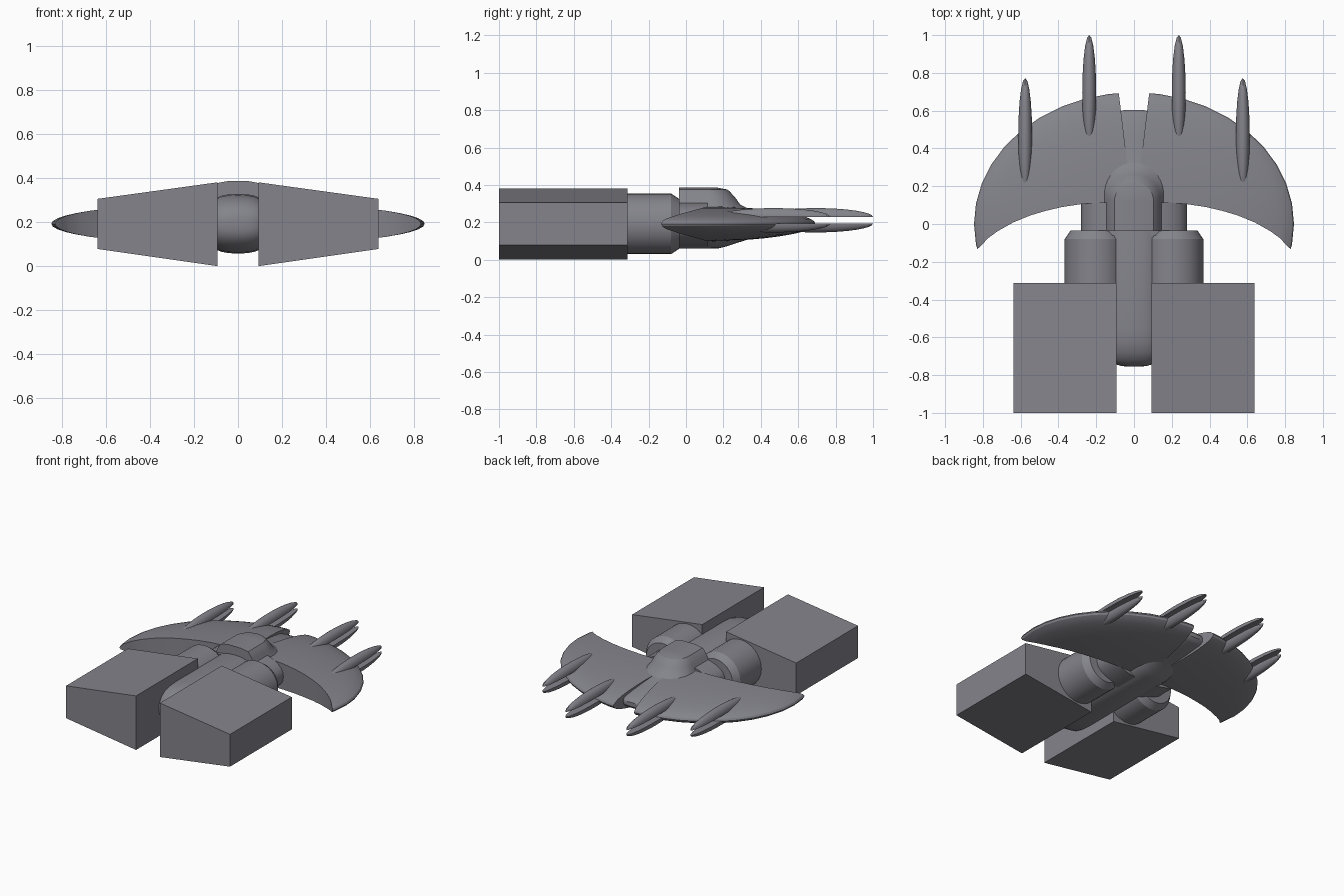
import bpy, bmesh
from math import sin, cos, pi, copysign
from mathutils import Matrix

if "Cube" in bpy.data.objects:
    bpy.data.objects.remove(bpy.data.objects["Cube"])

GREY = bpy.data.materials.new("dark_grey")
GREY.diffuse_color = (0.23, 0.23, 0.26, 1)
GREY.use_nodes = True
GREY.node_tree.nodes["Principled BSDF"].inputs["Base Color"].default_value = GREY.diffuse_color


def make(name, bm, mirror=False, smooth=True):
    bmesh.ops.recalc_face_normals(bm, faces=bm.faces)
    me = bpy.data.meshes.new(name)
    bm.to_mesh(me)
    bm.free()
    me.materials.append(GREY)
    ob = bpy.data.objects.new(name, me)
    bpy.context.collection.objects.link(ob)
    if smooth:
        shade(ob)
    if mirror:
        add_mirror(ob)
    return ob


def activate(ob):
    bpy.ops.object.select_all(action='DESELECT')
    ob.select_set(True)
    bpy.context.view_layer.objects.active = ob


def shade(ob):
    activate(ob)
    bpy.ops.object.shade_smooth_by_angle(angle=0.5)


def add_mirror(ob):
    m = ob.modifiers.new("mirror", 'MIRROR')
    m.use_axis[0] = True
    m.use_mirror_merge = False


def loft(rings):
    # skin a list of equal-length point rings and cap both ends
    bm = bmesh.new()
    vs = [[bm.verts.new(p) for p in r] for r in rings]
    n = len(vs[0])
    for a, b in zip(vs, vs[1:]):
        for i in range(n):
            j = (i + 1) % n
            bm.faces.new((a[i], a[j], b[j], b[i]))
    bm.faces.new(vs[0])
    bm.faces.new(vs[-1])
    return bm


def section(y, hw, hh, x=0, z=0.192, p=2.0, n=32):
    # super-elliptic cross-section standing across the y axis
    def f(v):
        return copysign(abs(v) ** (2 / p), v)
    return [(x + hw * f(cos(2 * pi * i / n)), y, z + hh * f(sin(2 * pi * i / n))) for i in range(n)]


def ellipsoid(center, size, u=32, v=16):
    bm = bmesh.new()
    bmesh.ops.create_uvsphere(bm, u_segments=u, v_segments=v, radius=1)
    bmesh.ops.transform(bm, matrix=Matrix.Translation(center) @ Matrix.Diagonal((*size, 1)), verts=bm.verts)
    return bm


# rear wedge-shaped boxes
prof = [(0.093, 0.0), (0.638, 0.078), (0.638, 0.305), (0.093, 0.38)]
make("rear_box", loft([[(x, y, z) for x, z in prof] for y in (-1.0, -0.313)]), True, False)

# central fuselage, rounded tail and flattened nose
hull = [(-0.755, .03, .015), (-0.752, .065, .04), (-0.742, .1, .065), (-0.718, .13, .09),
        (-0.68, .148, .115), (-0.62, .155, .13), (-0.55, .157, .135), (0.17, .157, .132),
        (0.22, .153, .12), (0.28, .15, .1), (0.33, .145, .084), (0.45, .13, .065),
        (0.57, .115, .04), (0.59, .1, .03), (0.604, .05, .015)]
make("fuselage", loft([section(y, w, h, p=2.6) for y, w, h in hull]))

# engine barrels with chamfered front ends, and the flattened neck joining them to the wing
make("engine_barrel", loft([section(y, r, r, x=0.205) for y, r in
                            ((-0.33, .162), (-0.08, .162), (-0.035, .132))]), True)
make("engine_neck", loft([section(y, .28, .125, p=2.3) for y in (-0.06, 0.115)]))


# raised canopy: stacked outlines with a round nose and a flat back
def canopy_ring(z, hw, front):
    pts = [(hw * cos(pi * i / 20), front - hw + hw * sin(pi * i / 20), z) for i in range(21)]
    return [(hw, -0.037, z)] + pts + [(-hw, -0.037, z)]


make("canopy", loft([canopy_ring(*r) for r in
                     ((.2, .165, .335), (.275, .162, .33), (.295, .15, .29),
                      (.33, .136, .265), (.36, .118, .238), (.375, .104, .222), (.385, .05, .17))]))

# swept wing: flat ellipsoid trimmed by a plan outline with a concave rear edge
wing = make("wing", ellipsoid((0, 0, .192), (.847, .697, .097), 40, 24), smooth=False)
plan = [(.033, .3), (.085, .73), (.6, .9), (1.0, .6), (1.0, -.28), (.815, -.12), (.77, -.073),
        (.72, -.037), (.64, .008), (.55, .045), (.47, .069), (.38, .09), (.28, .105), (.15, .115), (.02, .118)]
cutter = make("wing_cutter", loft([[(x, y, z) for x, y in plan] for z in (-.2, .6)]), smooth=False)
b = wing.modifiers.new("trim", 'BOOLEAN')
b.operation = 'INTERSECT'
b.solver = 'EXACT'
b.object = cutter
activate(wing)
bpy.ops.object.modifier_apply(modifier="trim")
bpy.data.objects.remove(cutter)
shade(wing)
add_mirror(wing)

# paired half-spindle spikes on the leading edge, above and below
for label, x, y, half in (("inner", .237, .695, .305), ("outer", .576, .467, .305)):
    for side, z, s in (("upper", .228, 1), ("lower", .194, -1)):
        bm = ellipsoid((x, y, z), (.037, half, .048), 20, 16)
        bmesh.ops.bisect_plane(bm, geom=bm.verts[:] + bm.edges[:] + bm.faces[:], dist=1e-5,
                               plane_co=(0, 0, z), plane_no=(0, 0, s), clear_inner=True)
        bmesh.ops.holes_fill(bm, edges=[e for e in bm.edges if e.is_boundary])
        make(f"{label}_{side}_spike", bm, True)
